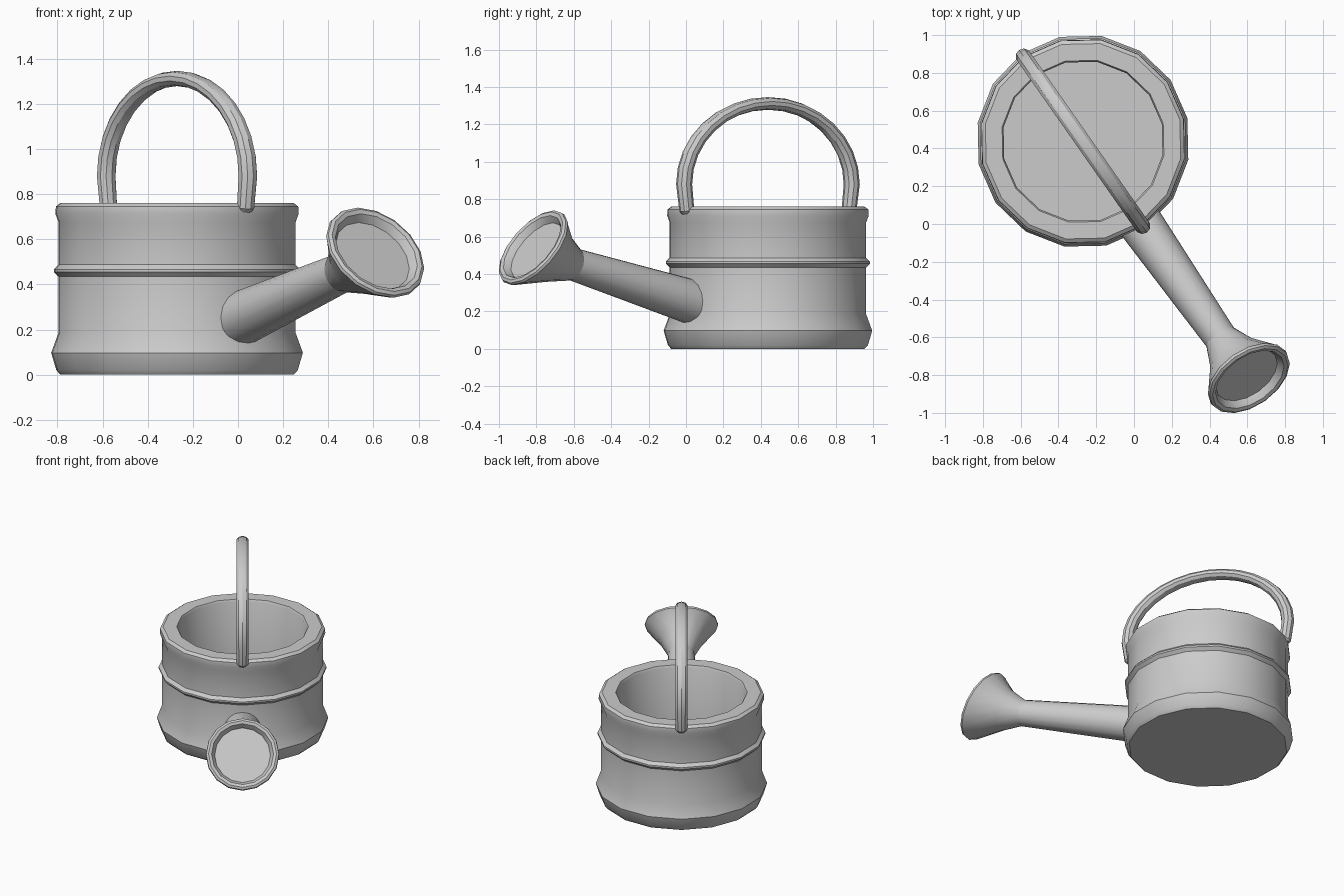
import bpy
import bmesh
from math import cos, sin, pi, radians
from mathutils import Matrix, Vector

cube = bpy.data.objects.get("Cube")
if cube:
    bpy.data.objects.remove(cube, do_unlink=True)

metal = bpy.data.materials.new("grey_metal")
metal.use_nodes = True
GREY = (0.6, 0.6, 0.6, 1)
metal.diffuse_color = GREY
metal.node_tree.nodes["Principled BSDF"].inputs["Base Color"].default_value = GREY

# Local frame: x runs along the spout, origin under the middle of the can
FRAME = Matrix.Translation((-0.27, 0.438, 0)) @ Matrix.Rotation(radians(-55), 4, "Z")


def loft(name, rings, sides=16, place=Matrix.Identity(4)):
    """Skin rings of (x, z, tilt in degrees, radius) into a capped solid."""
    bm = bmesh.new()
    loops = []
    for x, z, tilt, radius in rings:
        t = radians(tilt)
        across = Vector((-sin(t), 0, cos(t)))
        loops.append([
            bm.verts.new(Vector((x, 0, z)) + radius * (
                across * cos(2 * pi * i / sides) + Vector((0, sin(2 * pi * i / sides), 0))))
            for i in range(sides)])
    for lo, hi in zip(loops, loops[1:]):
        for i in range(sides):
            j = (i + 1) % sides
            bm.faces.new((lo[i], lo[j], hi[j], hi[i]))
    bm.faces.new(loops[0])
    bm.faces.new(loops[-1])
    bm.transform(FRAME @ place)
    bmesh.ops.recalc_face_normals(bm, faces=bm.faces)
    mesh = bpy.data.meshes.new(name)
    bm.to_mesh(mesh)
    bm.free()
    mesh.materials.append(metal)
    obj = bpy.data.objects.new(name, mesh)
    bpy.context.collection.objects.link(obj)
    bpy.ops.object.select_all(action="DESELECT")
    obj.select_set(True)
    bpy.context.view_layer.objects.active = obj
    bpy.ops.object.shade_smooth_by_angle(angle=radians(30))
    return obj


# Can: outer wall with foot, middle band and rim, then down the inside
wall = [(0.525, 0), (0.543, 0.02), (0.566, 0.097), (0.533, 0.186),
        (0.533, 0.434), (0.554, 0.455), (0.554, 0.467), (0.533, 0.487),
        (0.533, 0.675), (0.547, 0.712), (0.545, 0.745), (0.525, 0.76),
        (0.435, 0.76), (0.427, 0.745), (0.427, 0.1)]
loft("can_body", [(0, z, 90, r) for r, z in wall])

# Handle: flattened round arch whose ends sink into the rim
REACH, TUBE, SQUASH = 0.547, 0.043, 0.79
STEPS = 16
arch = [(REACH * cos(pi * i / STEPS), REACH * sin(pi * i / STEPS),
         90 + 180 * i / STEPS, TUBE) for i in range(STEPS + 1)]
foot = [(0.526, -0.2, 83, 0.028), (0.529, -0.18, 83, 0.04)]
far_foot = [(-x, z, 360 - tilt - 180 + 180, r) for x, z, tilt, r in reversed(foot)]
loft("handle", foot + arch + far_foot, sides=10,
     place=Matrix.Translation((0, 0, 0.88)) @ Matrix.Diagonal((1, 1, SQUASH, 1)))

# Spout: tapered pipe rising from the can wall to the neck
loft("spout", [(0.47, 0.243, 14.6, 0.122), (1.272, 0.452, 16, 0.088)])

# Sprinkler head: flared cone, rounded lip and recessed face
TILT = 36
face = [(-0.02, 0.231), (-0.004, 0.243), (0.01, 0.24), (0.018, 0.225),
        (0.012, 0.205), (-0.008, 0.192), (-0.025, 0.184)]
lip = [(1.53 + off * cos(radians(TILT)), 0.54 + off * sin(radians(TILT)), TILT, r)
       for off, r in face]
loft("sprinkler_head", [(1.265, 0.45, 16, 0.088), (1.385, 0.487, 25, 0.142)] + lip)
